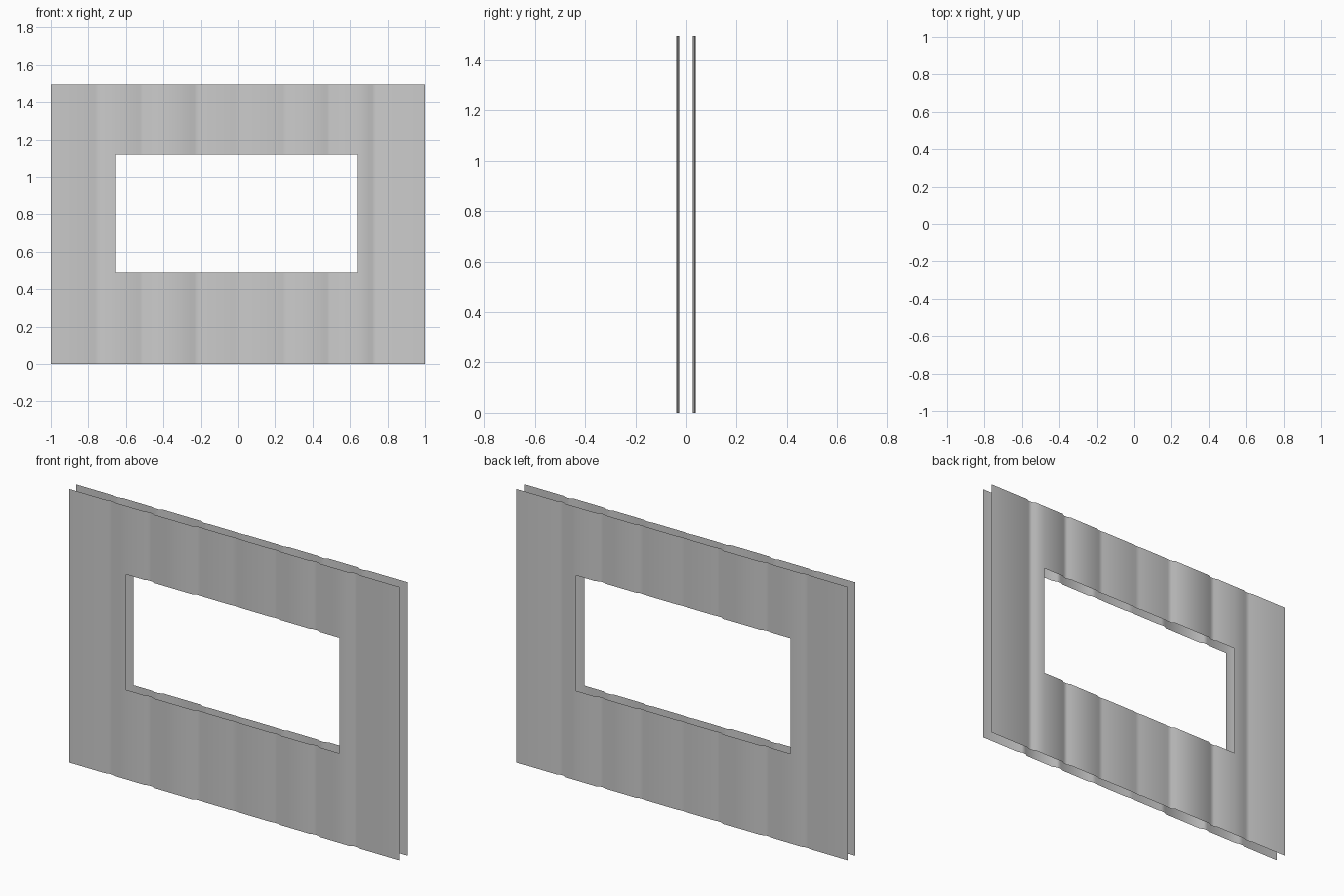
import bpy, bmesh, math

if "Cube" in bpy.data.objects:
    bpy.data.objects.remove(bpy.data.objects["Cube"])

HEIGHT = 1.494
WINDOW_X = (-0.655, 0.64)
WINDOW_Z = (0.49, 1.12)
GROOVES = (-0.75, -0.51, -0.22, 0.0, 0.25, 0.49, 0.73)   # seams between planks
DEPTHS = (0.032, 0.033, 0.037, 0.029, 0.03, 0.034, 0.037, 0.034)   # plank faces
SEAM = 0.026

grey = bpy.data.materials.new("plain grey")
grey.use_nodes = True
colour = (0.6, 0.6, 0.6, 1)
grey.diffuse_color = colour
grey.node_tree.nodes["Principled BSDF"].inputs["Base Color"].default_value = colour


def plank_profile():
    """Plank faces with shallow bevelled seams, as (x, depth) points."""
    points = [(-1, DEPTHS[0])]
    for i, x in enumerate(GROOVES):
        points += [(x - 0.03, DEPTHS[i]), (x - 0.012, SEAM),
                   (x + 0.012, SEAM), (x + 0.03, DEPTHS[i + 1])]
    points.append((1, DEPTHS[-1]))
    # Add the columns where the window is cut
    for wx in WINDOW_X:
        for (x0, d0), (x1, d1) in zip(points, points[1:]):
            if x0 < wx < x1:
                points.append((wx, d0 + (d1 - d0) * (wx - x0) / (x1 - x0)))
                break
        points.sort()
    return points


def wall_sheet(name, side):
    """One thin planked sheet with a window opening; side is -1 front, 1 back."""
    bm = bmesh.new()
    rows = (0, *WINDOW_Z, HEIGHT)
    columns = [[bm.verts.new((x, side * d, z)) for z in rows]
               for x, d in plank_profile()]
    for a, b in zip(columns, columns[1:]):
        middle = (a[0].co.x + b[0].co.x) / 2
        for r in range(len(rows) - 1):
            if r == 1 and WINDOW_X[0] < middle < WINDOW_X[1]:
                continue
            loop = [a[r], b[r], b[r + 1], a[r + 1]]
            bm.faces.new(loop if side < 0 else loop[::-1])
    mesh = bpy.data.meshes.new(name)
    bm.to_mesh(mesh)
    bm.free()
    mesh.materials.append(grey)
    sheet = bpy.data.objects.new(name, mesh)
    bpy.context.collection.objects.link(sheet)
    bpy.ops.object.select_all(action='DESELECT')
    sheet.select_set(True)
    bpy.context.view_layer.objects.active = sheet
    bpy.ops.object.shade_smooth_by_angle(angle=math.radians(40))


wall_sheet("front_planked_sheet", -1)
wall_sheet("back_planked_sheet", 1)
